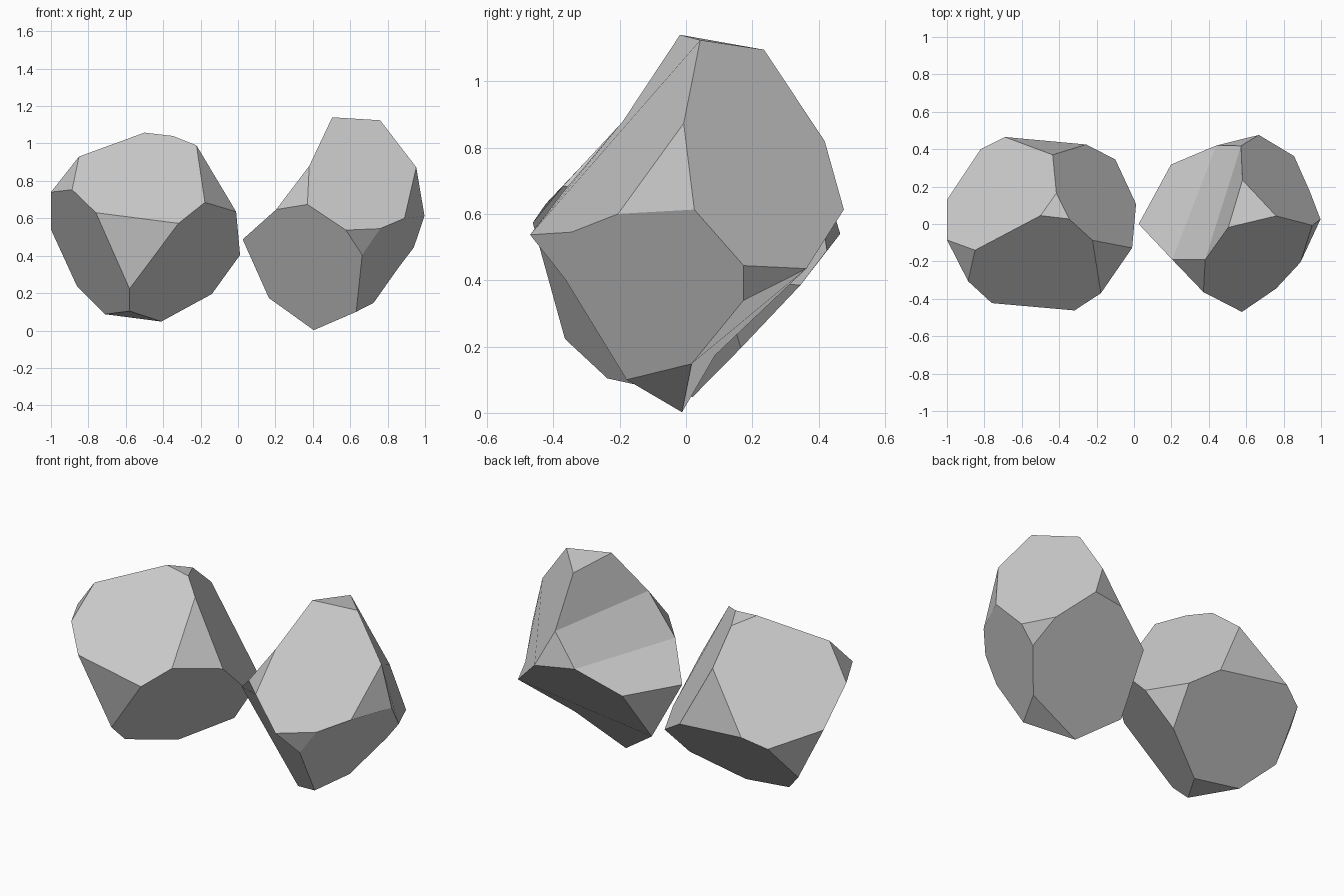
import bpy

if "Cube" in bpy.data.objects:
    bpy.data.objects.remove(bpy.data.objects["Cube"])


def diagonals(points, ids):
    """Inner edges Blender uses to fill one many-sided face."""
    mesh = bpy.data.meshes.new("fill_test")
    mesh.from_pydata([points[i] for i in ids], [], [list(range(len(ids)))])
    mesh.calc_loop_triangles()
    found = set()
    for t in mesh.loop_triangles:
        a, b, c = [ids[i] for i in t.vertices]
        found |= {frozenset((a, b)), frozenset((b, c)), frozenset((c, a))}
    bpy.data.meshes.remove(mesh)
    return found


def bend(points, ids, wanted, avoided):
    """Rotate the corner order so a warped face bends the right way."""
    def score(order):
        d = diagonals(points, order)
        return (sum(frozenset(p) in d for p in avoided)
                - sum(frozenset(p) in d for p in wanted))
    best = min((ids[i:] + ids[:i] for i in range(len(ids))), key=score)
    if not avoided or score(best) <= 0:
        return [best]
    # no order works: crease the face across the avoided corners
    for p, q in ((2, 19), (16, 11)):
        if p not in best or q not in best:
            return [best]
    return [[2, 3, 18, 19], [2, 19, 11, 16], [16, 11, 10, 17]]


def cut_block(name, front_rim, back_rim, side_edges, bends=()):
    """Irregular block with cut corners: six eight-sided faces, eight triangles.
    front_rim / back_rim: 8 points around two opposite faces.
    side_edges: (front end, back end) of the four edges joining them.
    bends: (face, wanted diagonals, avoided diagonals)."""
    points = front_rim + back_rim + side_edges
    # two opposite main faces
    big = [list(range(7, -1, -1)), list(range(8, 16))]
    small = []
    for k in range(4):
        a, b, n = 2 * k, 2 * ((k - 1) % 4), (2 * k + 2) % 8
        # side face
        big.append([a, a + 1, a + 16, a + 17, a + 9, a + 8, b + 17, b + 16])
        # cut corners at both ends of the side edge
        small += [[a + 1, n, a + 16], [a + 9, a + 17, n + 8]]
    faces = [[ids] for ids in big]
    for i, wanted, avoided in bends:
        faces[i] = bend(points, big[i], wanted, avoided)

    mesh = bpy.data.meshes.new(name)
    mesh.from_pydata(points, [], [f for group in faces for f in group] + small)
    mesh.update()
    obj = bpy.data.objects.new(name, mesh)
    bpy.context.collection.objects.link(obj)
    return obj


# left block
cut_block(
    "left_block",
    [(-.76, -.423, .63), (-.887, -.306, .753), (-.85, -.14, .93), (-.5, .045, 1.058),
     (-.347, .027, 1.04), (-.222, -.087, .99), (-.177, -.37, .685), (-.318, -.462, .573)],
    [(-.71, .04, .087), (-.86, .17, .235), (-.82, .4, .48), (-.69, .465, .54),
     (-.255, .425, .49), (-.1, .345, .385), (-.14, .165, .195), (-.41, .02, .048)],
    [(-1, -.085, .74), (-1, .13, .54), (-.415, .165, 1.02), (-.435, .37, .85),
     (-.01, -.128, .635), (.011, .107, .404), (-.58, -.365, .223), (-.58, -.237, .104)],
)

# right block
cut_block(
    "right_block",
    [(.577, -.47, .537), (.371, -.364, .674), (.381, -.19, .88), (.504, -.018, 1.14),
     (.76, .043, 1.124), (.953, -.007, .873), (.89, -.205, .6), (.76, -.345, .545)],
    [(.405, -.012, .002), (.165, .088, .174), (.198, .318, .494), (.441, .42, .629),
     (.668, .476, .613), (.856, .363, .435), (.86, .173, .339), (.725, .017, .148)],
    [(.204, -.19, .647), (.025, 0, .487), (.58, .235, 1.095), (.572, .418, .82),
     (.997, .025, .613), (.94, .174, .444), (.664, -.365, .404), (.632, -.179, .1)],
    bends=[(0, [(4, 0)], [(0, 3), (0, 2), (1, 3)]),
           (1, [(9, 13)], [(8, 13), (8, 14)]),
           (3, [], [(2, 17), (3, 16), (3, 17)]),
           (4, [(5, 12)], [(5, 13)])],
)
